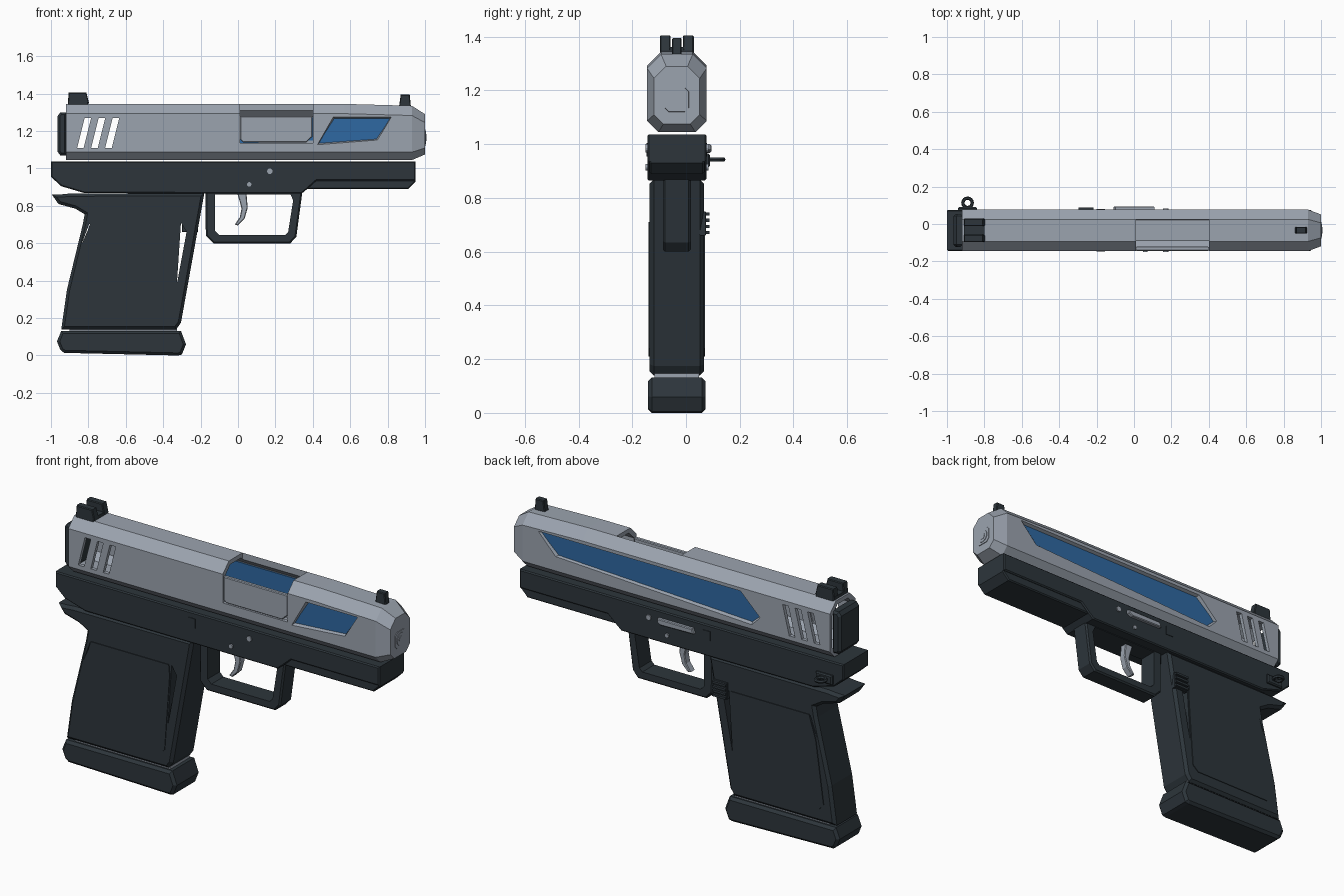
import bpy, bmesh, math
from mathutils import Vector, Matrix

if "Cube" in bpy.data.objects:
    bpy.data.objects.remove(bpy.data.objects["Cube"], do_unlink=True)

YC = -0.034  # middle plane of the body


def material(name, rgb):
    m = bpy.data.materials.new(name)
    m.use_nodes = True
    m.diffuse_color = (*rgb, 1)
    m.node_tree.nodes["Principled BSDF"].inputs["Base Color"].default_value = (*rgb, 1)
    return m


STEEL = material("steel grey", (0.33, 0.37, 0.43))
DARK = material("charcoal", (0.026, 0.036, 0.044))
BLUE = material("deep blue", (0.028, 0.14, 0.36))


def finish(name, bm, mat):
    bmesh.ops.recalc_face_normals(bm, faces=bm.faces)
    me = bpy.data.meshes.new(name)
    bm.to_mesh(me)
    bm.free()
    me.materials.append(mat)
    ob = bpy.data.objects.new(name, me)
    bpy.context.collection.objects.link(ob)
    return ob


def loft(name, rings, mat):
    bm = bmesh.new()
    loops = [[bm.verts.new(p) for p in r] for r in rings]
    n = len(loops[0])
    for a, b in zip(loops, loops[1:]):
        for i in range(n):
            j = (i + 1) % n
            bm.faces.new((a[i], a[j], b[j], b[i]))
    bm.faces.new(loops[0])
    bm.faces.new(loops[-1])
    return finish(name, bm, mat)


def shrink(pts, m):
    """Scale a profile towards its middle by a margin m."""
    xs, zs = zip(*pts)
    cx, cz = (min(xs) + max(xs)) / 2, (min(zs) + max(zs)) / 2
    sx, sz = 1 - 2 * m / (max(xs) - min(xs)), 1 - 2 * m / (max(zs) - min(zs))
    return [(cx + (x - cx) * sx, cz + (z - cz) * sz) for x, z in pts]


def prism(name, pts, y0, y1, mat, bevel=0.0):
    """Side profile (x, z) extruded along y, with chamfered rims."""
    ob = loft(name, [[(x, y, z) for x, z in pts] for y in (y0, y1)], mat)
    if bevel:
        bm = bmesh.new()
        bm.from_mesh(ob.data)
        rim = [e for e in bm.edges if abs(e.verts[0].co.y - e.verts[1].co.y) < 1e-5]
        bmesh.ops.bevel(bm, geom=rim, offset=bevel, segments=1, affect='EDGES')
        bm.to_mesh(ob.data)
        bm.free()
    return ob


def mid(name, pts, half, mat, bevel=0.0):
    return prism(name, pts, YC - half, YC + half, mat, bevel)


def rect(x0, x1, z0, z1):
    return [(x0, z0), (x1, z0), (x1, z1), (x0, z1)]


def cylinder(name, loc, r, depth, axis, mat, sides=12):
    bm = bmesh.new()
    rot = Matrix.Rotation(math.pi / 2, 4, 'X' if axis == 'Y' else 'Y')
    bmesh.ops.create_cone(bm, cap_ends=True, segments=sides, radius1=r, radius2=r,
                          depth=depth, matrix=Matrix.Translation(loc) @ rot)
    return finish(name, bm, mat)


def cut(target, cutters):
    for c in cutters:
        mod = target.modifiers.new("cut", 'BOOLEAN')
        mod.operation, mod.solver, mod.object = 'DIFFERENCE', 'EXACT', c
    bpy.context.view_layer.update()
    dg = bpy.context.evaluated_depsgraph_get()
    me = bpy.data.meshes.new_from_object(target.evaluated_get(dg))
    target.modifiers.clear()
    target.data = me
    for c in cutters:
        bpy.data.objects.remove(c, do_unlink=True)


def octagon(x, half, z0, z1, cb, ct):
    side = [(half - cb, z0), (half, z0 + cb), (half, z1 - ct), (half - ct, z1)]
    ring = side + [(-y, z) for y, z in reversed(side)]
    return [(x, YC + y, z) for y, z in ring]


# Slide: hollow faceted shell with tapered nose
slide = loft("slide", [octagon(-0.92, 0.111, 1.045, 1.345, 0.042, 0.052),
                       octagon(0.57, 0.111, 1.045, 1.345, 0.042, 0.052),
                       octagon(0.93, 0.111, 1.045, 1.335, 0.042, 0.052),
                       octagon(1.0, 0.085, 1.075, 1.29, 0.035, 0.045)], STEEL)
cutters = [loft("hollow", [octagon(x, 0.091, 1.065, 1.322, 0.036, 0.045) for x in (-1.0, 0.88)], STEEL)]
for i in range(3):
    x = -0.86 + 0.075 * i
    cutters.append(prism("slot", [(x, 1.11), (x + 0.035, 1.11), (x + 0.075, 1.27), (x + 0.04, 1.27)],
                         -0.3, 0.3, STEEL))
cutters.append(prism("port", rect(0.01, 0.40, 1.137, 1.5), -0.3, 0.025, STEEL))

# Blue side windows behind bevelled openings
windows = {"right": (-1, [(0.425, 1.127), (0.745, 1.152), (0.82, 1.275), (0.51, 1.275)]),
           "left": (1, [(-0.45, 1.11), (0.73, 1.165), (0.835, 1.275), (-0.38, 1.275), (-0.50, 1.16)])}
for side, (s, pts) in windows.items():
    inner = shrink(pts, 0.012)
    outer = shrink(pts, -0.001)
    cutters.append(loft("opening", [[(x, YC + s * 0.113, z) for x, z in outer],
                                    [(x, YC + s * 0.085, z) for x, z in inner]], STEEL))
    prism(side + "_window", shrink(pts, 0.002), YC + s * 0.086, YC + s * 0.094, BLUE)
cut(slide, cutters)

prism("ejection_port_block", [(0.012, 1.155), (0.027, 1.14), (0.365, 1.14), (0.398, 1.17),
                              (0.398, 1.28), (0.012, 1.28)], -0.143, -0.12, STEEL, 0.004)

# Muzzle
loft("muzzle_block", [[(x, YC + y, 1.165 + z) for y, z in
                       ((-h, -0.03), (-0.03, -h), (0.03, -h), (h, -0.03),
                        (h, 0.03), (0.03, h), (-0.03, h), (-h, 0.03))]
                      for x, h in ((0.99, 0.047), (1.003, 0.044))], STEEL)
cylinder("muzzle_ring", (0.997, YC, 1.165), 0.034, 0.018, 'X', STEEL, 16)
cylinder("muzzle_core", (0.998, YC, 1.165), 0.018, 0.02, 'X', STEEL, 12)

# Rear plate and sights
mid("slide_rear_plate", [(-0.95, 1.07), (-0.915, 1.07), (-0.915, 1.30), (-0.95, 1.30),
                         (-0.965, 1.28), (-0.965, 1.09)], 0.088, DARK, 0.012)
mid("rear_sight_base", rect(-0.91, -0.80, 1.335, 1.362), 0.063, DARK, 0.004)
for s in (-1, 1):
    y = YC + s * 0.043
    prism("rear_sight_post", [(-0.91, 1.35), (-0.797, 1.35), (-0.81, 1.405), (-0.905, 1.405)],
          y - 0.02, y + 0.02, DARK, 0.004)
mid("front_sight", [(0.86, 1.325), (0.925, 1.325), (0.918, 1.395), (0.87, 1.395)], 0.018, DARK, 0.004)

# Frame
mid("frame", [(-1.0, 1.037), (-1.0, 0.955), (-0.945, 0.905), (-0.82, 0.868), (0.34, 0.865),
              (0.37, 0.89), (0.42, 0.935), (0.95, 0.935), (0.95, 1.037)], 0.11, DARK, 0.006)
mid("dust_cover", [(0.36, 0.89), (0.91, 0.89), (0.95, 0.93), (0.95, 0.94), (0.36, 0.94)],
    0.102, DARK, 0.006)

# Trigger guard and trigger
guard = mid("trigger_guard", [(-0.175, 0.88), (-0.172, 0.64), (-0.132, 0.60), (0.28, 0.60),
                              (0.312, 0.635), (0.345, 0.88)], 0.052, DARK, 0.008)
cut(guard, [mid("guard_hole", [(-0.122, 0.862), (-0.122, 0.665), (-0.10, 0.643), (0.25, 0.643),
                               (0.268, 0.66), (0.295, 0.83), (0.28, 0.862)], 0.2, DARK)])
mid("trigger", [(-0.005, 0.87), (0.045, 0.87), (0.052, 0.79), (0.035, 0.73), (0.0, 0.695),
                (-0.017, 0.70), (0.01, 0.74), (0.019, 0.785), (0.01, 0.82)], 0.02, STEEL, 0.004)

# Grip with narrow through openings beside its panels
grip = mid("grip", [(-0.995, 0.86), (-0.94, 0.862), (-0.90, 0.866), (-0.18, 0.868), (-0.305, 0.175),
                    (-0.33, 0.14), (-0.945, 0.14), (-0.915, 0.35), (-0.83, 0.70), (-0.82, 0.755),
                    (-0.87, 0.785), (-0.96, 0.81)], 0.101, DARK, 0.015)
cut(grip, [mid("rear_slit", [(-0.84, 0.585), (-0.79, 0.70), (-0.795, 0.705)], 0.2, DARK),
           mid("front_slit", [(-0.327, 0.38), (-0.275, 0.66), (-0.305, 0.71)], 0.2, DARK)])
panel = [(-0.79, 0.71), (-0.32, 0.71), (-0.315, 0.65), (-0.345, 0.24), (-0.38, 0.21),
         (-0.85, 0.21), (-0.877, 0.24), (-0.83, 0.58)]
for s, side in ((-1, "right"), (1, "left")):
    prism(side + "_grip_panel", panel, YC + s * 0.098, YC + s * 0.105, DARK)

# Magazine and base plate
mid("magazine", rect(-0.90, -0.325, 0.10, 0.20), 0.083, STEEL)
mid("magazine_base", [(-0.945, 0.132), (-0.305, 0.132), (-0.278, 0.06), (-0.30, 0.005), (-0.32, 0.0),
                      (-0.93, 0.014), (-0.95, 0.03), (-0.968, 0.075)], 0.107, DARK, 0.014)

# Magazine release with ribs
prism("magazine_release", rect(-0.30, -0.215, 0.66, 0.75), 0.05, 0.075, DARK, 0.003)
for i in range(4):
    z = 0.665 + i * 0.023
    prism("release_rib", rect(-0.298, -0.217, z, z + 0.012), 0.07, 0.088, DARK)

# Slide stop, pins and square studs
prism("slide_stop", [(-0.11, 0.972), (0.09, 0.968), (0.11, 0.98), (0.11, 1.0), (-0.10, 1.0)],
      0.07, 0.094, STEEL, 0.004)
for x, z, r in ((0.17, 0.985, 0.015), (0.06, 0.915, 0.012)):
    cylinder("frame_pin", (x, YC, z), r, 0.234, 'Y', STEEL)
mid("square_stud", rect(-0.20, -0.155, 0.955, 1.005), 0.113, DARK)

# Lanyard loop on the left rear
prism("loop_bracket", rect(-0.94, -0.84, 0.915, 0.965), 0.06, 0.09, DARK, 0.006)
bpy.ops.mesh.primitive_torus_add(location=(-0.89, 0.113, 0.943), major_radius=0.025,
                                 minor_radius=0.009, major_segments=16, minor_segments=6)
loop = bpy.context.object
loop.name = "lanyard_loop"
loop.data.materials.append(DARK)
